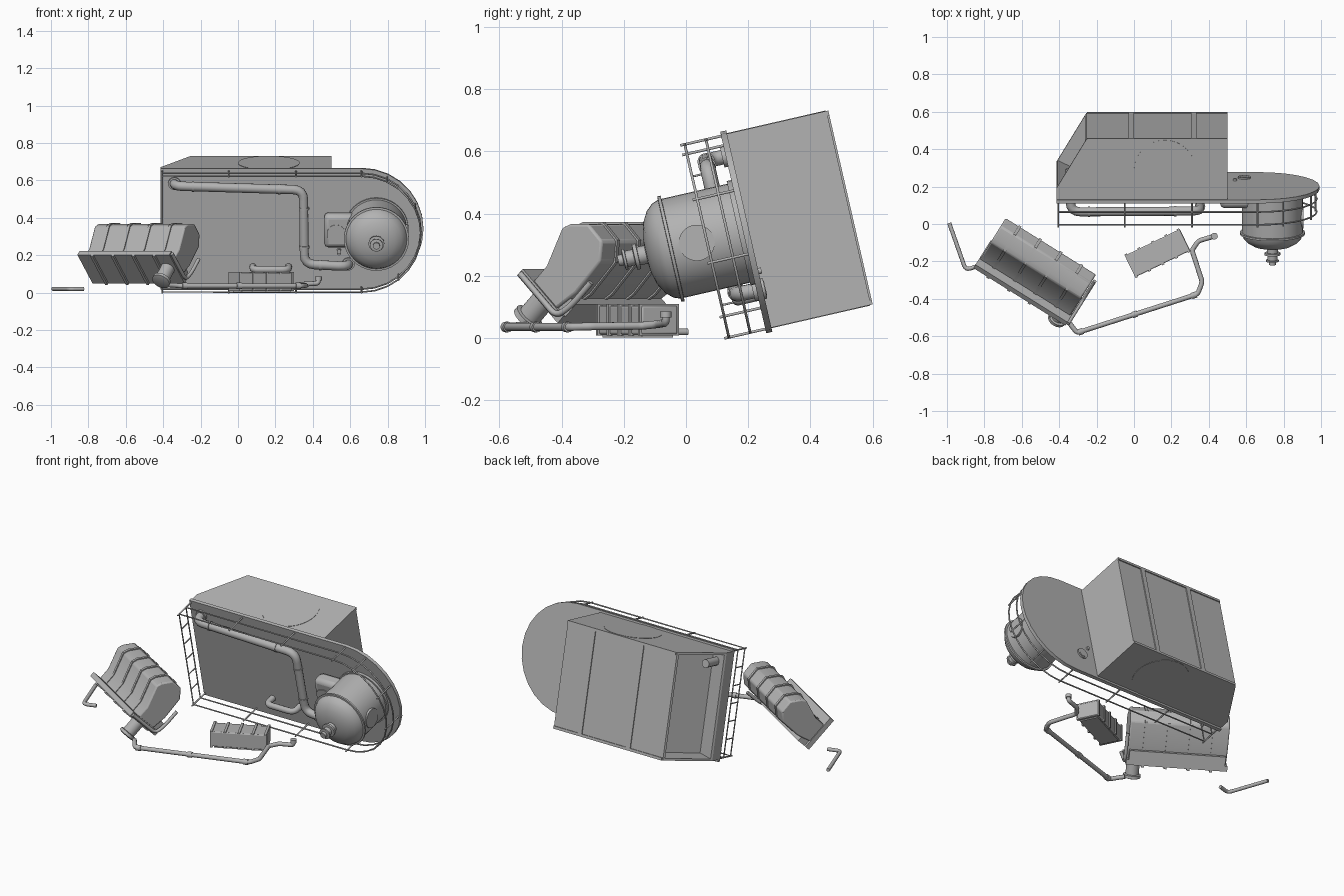
import bpy, bmesh, math
from mathutils import Matrix, Vector

if "Cube" in bpy.data.objects:
    bpy.data.objects.remove(bpy.data.objects["Cube"])

grey = bpy.data.materials.new("grey_metal")
grey.use_nodes = True
grey.diffuse_color = (0.45, 0.45, 0.45, 1)
grey.node_tree.nodes["Principled BSDF"].inputs["Base Color"].default_value = grey.diffuse_color
meshes = []


def add(name, bm, matrix):
    bmesh.ops.recalc_face_normals(bm, faces=bm.faces)
    me = bpy.data.meshes.new(name)
    bm.to_mesh(me)
    bm.free()
    me.materials.append(grey)
    ob = bpy.data.objects.new(name, me)
    bpy.context.collection.objects.link(ob)
    ob.matrix_world = matrix
    meshes.append(ob)
    return ob


def prism_bm(pts, h0, h1):
    bm = bmesh.new()
    rings = [[bm.verts.new((x, y, h)) for x, y in pts] for h in (h0, h1)]
    n = len(pts)
    for ring in rings:
        bm.faces.new(ring)
    for i in range(n):
        j = (i + 1) % n
        bm.faces.new((rings[0][i], rings[0][j], rings[1][j], rings[1][i]))
    bmesh.ops.recalc_face_normals(bm, faces=bm.faces)
    return bm


def prism(name, pts, h0, h1, matrix, bevel=0):
    ob = add(name, prism_bm(pts, h0, h1), matrix)
    if bevel:
        mod = ob.modifiers.new("bevel", "BEVEL")
        mod.width, mod.segments = bevel, 2
    return ob


def rect(x0, y0, x1, y1):
    return [(x0, y0), (x1, y0), (x1, y1), (x0, y1)]


def lathe(name, profile, matrix, sides=32):
    """Turn (radius, height) points around local z, with flat caps."""
    bm = bmesh.new()
    angles = [math.tau * i / sides for i in range(sides)]
    rings = [[bm.verts.new((r * math.cos(a), r * math.sin(a), h)) for a in angles]
             for r, h in profile]
    for low, high in zip(rings, rings[1:]):
        for i in range(sides):
            j = (i + 1) % sides
            bm.faces.new((low[i], low[j], high[j], high[i]))
    bm.faces.new(rings[0])
    bm.faces.new(rings[-1])
    return add(name, bm, matrix)


def tube(name, pts, radius, matrix, bend=0.0, cyclic=False):
    """Round pipe along a path whose corners are rounded."""
    pts = [Vector(p) for p in pts]
    path = [pts[0]]
    for a, b, c in zip(pts, pts[1:], pts[2:]):
        if bend:
            p, q = b + (a - b).normalized() * bend, b + (c - b).normalized() * bend
            path += [(1 - t) ** 2 * p + 2 * t * (1 - t) * b + t * t * q
                     for t in (0, .25, .5, .75, 1)]
        else:
            path.append(b)
    path.append(pts[-1])
    cu = bpy.data.curves.new(name, "CURVE")
    cu.dimensions = "3D"
    cu.bevel_depth, cu.bevel_resolution, cu.use_fill_caps = radius, 3, True
    sp = cu.splines.new("POLY")
    sp.points.add(len(path) - 1)
    for dst, p in zip(sp.points, path):
        dst.co = (*p, 1)
    sp.use_cyclic_u = cyclic
    cu.materials.append(grey)
    ob = bpy.data.objects.new(name, cu)
    bpy.context.collection.objects.link(ob)
    ob.matrix_world = matrix


# Tilted machine: BODY is (x, depth, height), FRONT is (x, height, forward)
BODY = Matrix.Translation((0, .258, .016)) @ Matrix.Rotation(math.radians(12.9), 4, "X")
FRONT = BODY @ Matrix.Rotation(math.pi / 2, 4, "X")


def stadium(left, cx, cy, r, n=14):
    arc = [(cx + r * math.sin(math.pi * i / n), cy - r * math.cos(math.pi * i / n))
           for i in range(n + 1)]
    return [(left, cy - r)] + arc + [(left, cy + r)]


prism("front_plate", stadium(-.415, .66, .332, .332), -.02, 0, FRONT)

# Housing with a recessed slanted end
plan = [(-.415, .02), (-.415, .08), (-.255, .348), (.5, .348), (.5, .02)]
bm = prism_bm(plan, .014, .653)
end = [f for f in bm.faces if f.normal.x < -.5 and f.normal.y > .3]
bmesh.ops.inset_individual(bm, faces=end, thickness=.018)
pocket = bmesh.ops.extrude_discrete_faces(bm, faces=end)["faces"]
bmesh.ops.translate(bm, verts=pocket[0].verts, vec=(.11, -.055, 0))
add("housing", bm, BODY)
for x0, x1 in ((-.03, 0), (.305, .335)):
    prism("housing_rib", rect(x0, .345, x1, .354), .02, .647, BODY)
for v0, v1 in ((.014, .03), (.637, .653)):
    prism("housing_edge", rect(-.25, .345, .5, .354), v0, v1, BODY)
for h in (.012, .652):
    lathe("round_hatch", [(.165, 0), (.165, .003)], BODY @ Matrix.Translation((.165, .18, h)))

# Large pipes on the front plate
tube("main_pipe", [(-.34, .583, -.17), (-.34, .583, .065), (.35, .562, .065), (.355, .155, .065),
                   (.59, .142, .065), (.59, .142, -.03)], .025, FRONT, .055)
tube("branch_pipe", [(.08, .125, -.01), (.08, .125, .065), (.27, .125, .065), (.27, .125, -.01)],
     .019, FRONT, .035)
for x, v in ((-.34, .583), (.59, .142)):
    lathe("pipe_collar", [(.034, -.028), (.034, .012)], FRONT @ Matrix.Translation((x, v, 0)))
for x, v, axis in ((-.24, .58, "Y"), (.22, .566, "Y"), (.353, .46, "X"), (.355, .25, "X"), (.44, .15, "Y")):
    lathe("pipe_band", [(.028, -.006), (.028, .006)],
          FRONT @ Matrix.Translation((x, v, .065)) @ Matrix.Rotation(math.pi / 2, 4, axis))
lathe("back_port", [(.01, -.03), (.01, .008)], FRONT @ Matrix.Translation((.54, .2, 0)), 16)

# Guard rails
rail = stadium(-.405, .66, .332, .318)
for h in (.05, .12):
    tube("guard_rail", [(x, v, h) for x, v in rail], .0045, FRONT, cyclic=True)
posts = [(x, v) for x in (-.405, -.05, .31, .66) for v in (.014, .65)]
for x, v in posts + rail[4:-3:3]:
    tube("rail_post", [(x, v, -.01), (x, v, .135)], .0045, FRONT)
for i in range(1, 6):
    v = .014 + i * .106
    tube("rail_rung", [(-.405, v, .05), (-.405, v, .12)], .0035, FRONT)

# Domed vessel with nozzle
vessel = FRONT @ Matrix.Translation((.74, .333, 0))
lathe("vessel", [(.163, 0), (.163, .232), (.174, .233), (.174, .243), (.163, .244), (.155, .265),
                 (.135, .287), (.1, .307), (.055, .318), (.03, .32), (.03, .345), (.042, .346),
                 (.042, .358), (.026, .36), (.026, .385), (.034, .386), (.034, .394), (.018, .396),
                 (.018, .412)], vessel, 40)
lathe("vessel_foot", [(.172, 0), (.172, .015)], vessel, 40)
lathe("side_cap", [(.058, .14), (.058, .166)],
      vessel @ Matrix.Translation((0, 0, .153)) @ Matrix.Rotation(math.pi / 2, 4, "Y"))
prism("side_box", rect(.46, .245, .64, .43), 0, .085, FRONT, .025)
lathe("side_box_cap", [(.05, .08), (.05, .09)], FRONT @ Matrix.Translation((.525, .325, 0)))
lathe("bolt", [(.012, 0), (.012, .03)], FRONT @ Matrix.Translation((.54, .215, 0)), 12)

# Loose ribbed tank: coordinates (along flange, flange normal, lengthwise)
s = math.sqrt(.5)
turn = math.radians(-32)
axis = Vector((math.cos(turn), math.sin(turn), 0))
side = Vector((-axis.y, axis.x, 0))
up = Vector((0, 0, 1))
TANK = Matrix((s * (side - up), s * (side + up), axis)).transposed().to_4x4()
TANK = Matrix.Translation((-.258, -.359, .25)) @ TANK
section = [(-.064, -.16), (-.064, -.087), (-.108, .04), (-.095, .07), (-.045, .12), (.03, .118),
           (.073, .065), (.078, -.07), (.06, -.16)]
prism("tank_body", section, -.57, 0, TANK, .008)
prism("tank_flange", rect(-.117, -.185, .1, -.155), -.575, .005, TANK)
prism("tank_side_ledge", rect(.06, -.16, .1, -.1), -.56, -.01, TANK)
for h in (-.49, -.36, -.23, -.1):
    prism("tank_strap", [(t * 1.06, n * 1.05 if n > -.1 else n) for t, n in section],
          h, h + .016, TANK)
    prism("flange_rib", rect(-.115, -.196, .098, -.18), h, h + .016, TANK)
tube("tank_bracket", [(-.11, -.17, .012), (.085, -.17, .012), (.1, -.1, .012), (.1, 0, .012)],
     .01, TANK, .03)
lathe("tank_outlet", [(.038, .17), (.038, .265), (.05, .268), (.05, .285), (.035, .29)],
      TANK @ Matrix.Translation((-.015, 0, -.05)) @ Matrix.Rotation(math.pi / 2, 4, "X"))

# Small ribbed box on the ground
CRATE = Matrix.Translation((.127, -.155, 0)) @ Matrix.Rotation(math.radians(25.8), 4, "Z")
prism("small_box", rect(-.162, -.064, .162, .064), .012, .105, CRATE, .006)
prism("small_box_base", rect(-.145, -.055, .145, .055), .002, .02, CRATE)
for x in (-.158, -.08, 0, .08, .152):
    prism("small_box_rib", rect(x - .007, -.07, x + .007, .07), .008, .11, CRATE)

# Loose thin pipes on the ground
WORLD = Matrix.Identity(4)
run = [(-.36, -.51, .04), (-.345, -.53, .04), (-.305, -.582, .036), (.34, -.375, .036),
       (.365, -.31, .038), (.31, -.14, .04), (.345, -.09, .045), (.43, -.065, .05), (.43, -.065, .08)]
tube("ground_pipe", run, .013, WORLD, .016)
for f in (.03, .48, .97):
    a, b = Vector(run[2]), Vector(run[3])
    turn_to = (b - a).to_track_quat("Z", "Y").to_matrix().to_4x4()
    lathe("ground_pipe_sleeve", [(.017, -.014), (.017, .014)],
          Matrix.Translation(a.lerp(b, f)) @ turn_to, 16)
lathe("ground_pipe_end", [(.018, .066), (.018, .086)], Matrix.Translation((.43, -.065, 0)), 16)
tube("bent_rod", [(-.988, .005, .02), (-.9, -.245, .02), (-.825, -.222, .02)], .011, WORLD, .025)

# Smooth round parts, keep hard edges
bpy.ops.object.select_all(action="DESELECT")
for ob in meshes:
    ob.select_set(True)
bpy.context.view_layer.objects.active = meshes[0]
bpy.ops.object.shade_smooth_by_angle(angle=math.radians(30))
